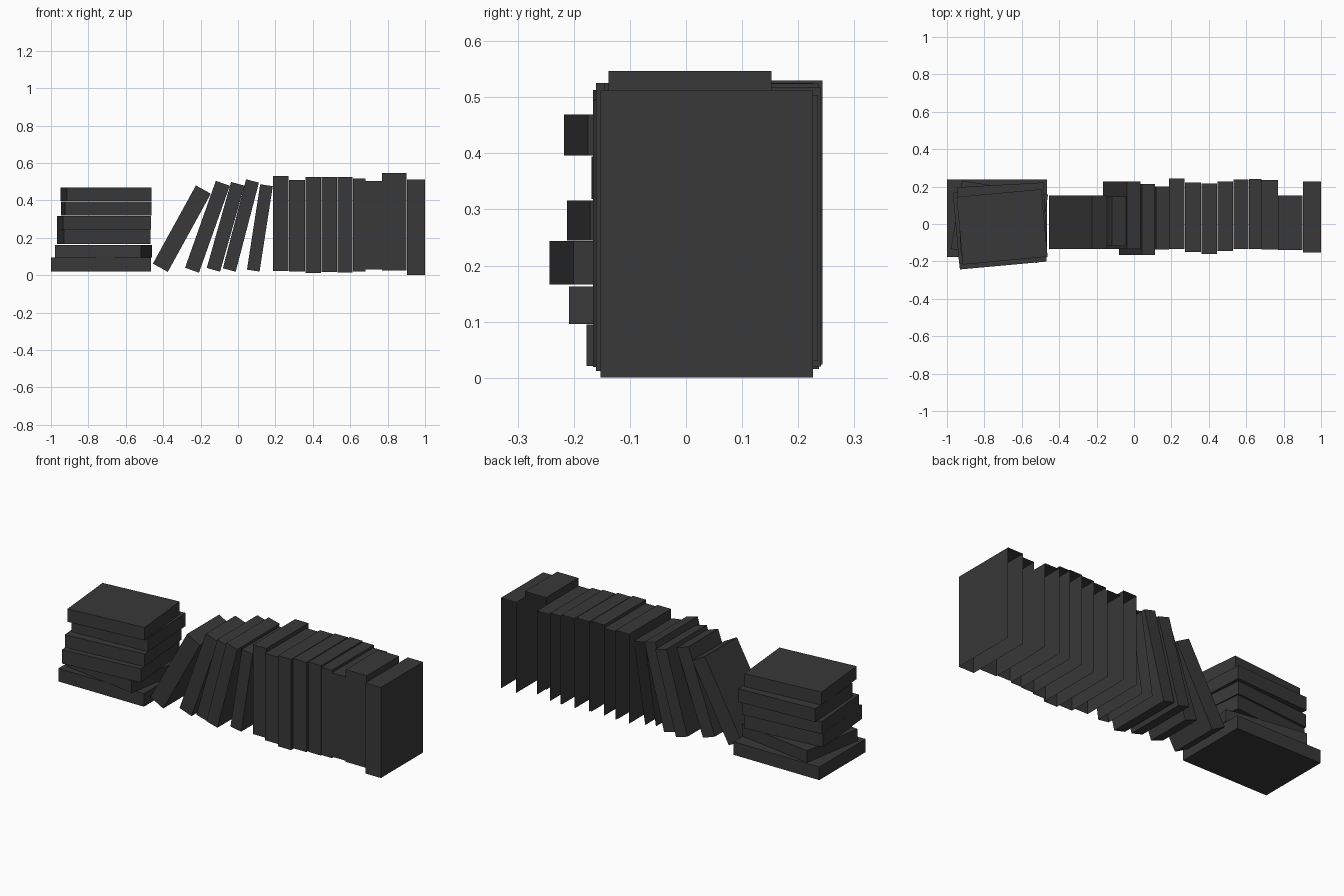
import bpy, bmesh
from math import radians
from mathutils import Matrix, Vector

mat = bpy.data.materials.new("dark_cover")
mat.diffuse_color = (0.04, 0.04, 0.04, 1)


def book(name, corner, size, axis='Z', angle=0, is_open=False):
    """Box growing from one corner, turned about it; open ones lack back and bottom."""
    bm = bmesh.new()
    bmesh.ops.create_cube(bm, size=1)
    bm.normal_update()
    if is_open:
        hidden = [f for f in bm.faces if f.normal.y > 0.9 or f.normal.z < -0.9]
        bmesh.ops.delete(bm, geom=hidden, context='FACES')
    half = Vector(size) / 2
    m = (Matrix.Translation(Vector(corner)) @ Matrix.Rotation(radians(angle), 4, axis)
         @ Matrix.Translation(half) @ Matrix.Diagonal((*size, 1)))
    bmesh.ops.transform(bm, matrix=m, verts=bm.verts)
    me = bpy.data.meshes.new(name)
    bm.to_mesh(me)
    bm.free()
    me.materials.append(mat)
    bpy.context.collection.objects.link(bpy.data.objects.new(name, me))


# Upright books, open shells: x0, x1, y0, y1, z0, z1
upright = [
    (0.187, 0.271, -0.133, 0.243, 0.024, 0.530),
    (0.273, 0.358, -0.150, 0.222, 0.019, 0.510),
    (0.362, 0.444, -0.160, 0.216, 0.012, 0.525),
    (0.447, 0.529, -0.145, 0.227, 0.018, 0.525),
    (0.533, 0.613, -0.133, 0.237, 0.016, 0.524),
    (0.615, 0.681, -0.133, 0.241, 0.020, 0.517),
    (0.683, 0.769, -0.136, 0.235, 0.030, 0.504),
    (0.770, 0.902, -0.138, 0.152, 0.025, 0.547),
    (0.904, 1.000, -0.152, 0.226, 0.000, 0.512),
]
for i, (x0, x1, y0, y1, z0, z1) in enumerate(upright):
    book(f"upright_book_{i + 1}", (x0, y0, z0), (x1 - x0, y1 - y0, z1 - z0), is_open=True)

# Leaning books: lower left x, z, thickness, height, y0, y1, lean, open
leaning = [
    (-0.455, 0.062, 0.091, 0.477, -0.133, 0.153, 28.8, False),
    (-0.283, 0.040, 0.079, 0.493, -0.118, 0.146, 19.5, False),
    (-0.167, 0.039, 0.074, 0.478, -0.133, 0.226, 15.8, False),
    (-0.081, 0.037, 0.071, 0.492, -0.166, 0.213, 14.6, False),
    (0.048, 0.030, 0.068, 0.462, -0.136, 0.200, 8.8, True),
]
for i, (x, z, t, h, y0, y1, a, is_open) in enumerate(leaning):
    book(f"leaning_book_{i + 1}", (x, y0, z), (t, y1 - y0, h), 'Y', a, is_open)

# Stacked books: front left x, y, z0, z1, width, depth, turn
stack = [
    (-1.000, -0.177, 0.021, 0.095, 0.535, 0.415, 0),
    (-0.979, -0.133, 0.096, 0.163, 0.466, 0.370, -9.3),
    (-0.931, -0.243, 0.166, 0.244, 0.466, 0.400, 5.2),
    (-0.935, -0.212, 0.245, 0.316, 0.472, 0.380, 5),
    (-0.925, -0.168, 0.319, 0.394, 0.462, 0.365, 3.2),
    (-0.915, -0.217, 0.396, 0.469, 0.455, 0.363, 5.3),
]
for i, (x, y, z0, z1, w, d, a) in enumerate(stack):
    book(f"stacked_book_{i + 1}", (x, y, z0), (w, d, z1 - z0), 'Z', a)
